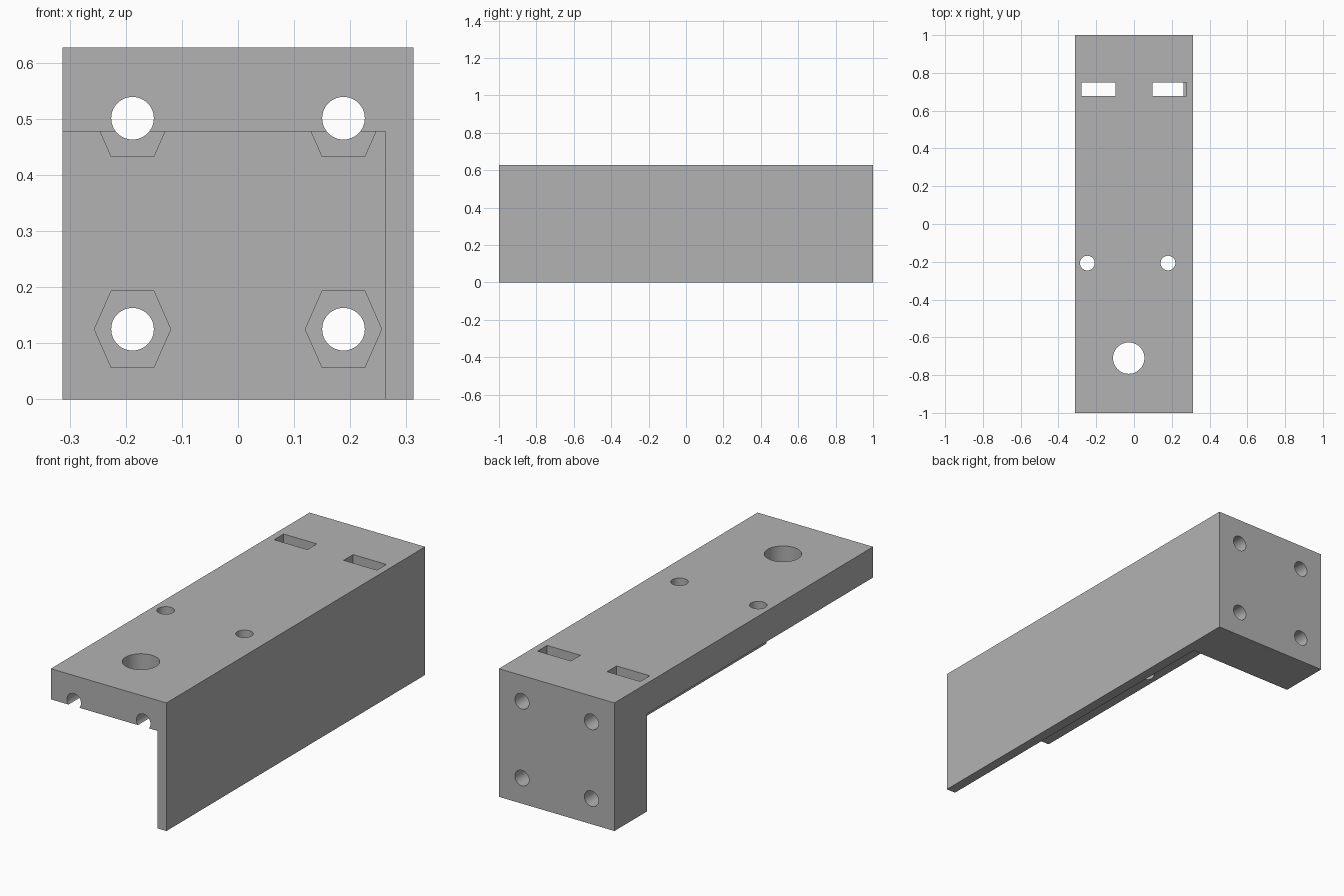
import bpy, bmesh, math
from mathutils import Matrix

cube = bpy.data.objects.get("Cube")
if cube:
    bpy.data.objects.remove(cube, do_unlink=True)

grey = bpy.data.materials.new("plain grey")
grey.use_nodes = True
colour = (0.45, 0.45, 0.45, 1)
grey.diffuse_color = colour
grey.node_tree.nodes["Principled BSDF"].inputs["Base Color"].default_value = colour


def add_object(name, bm):
    bmesh.ops.recalc_face_normals(bm, faces=bm.faces)
    mesh = bpy.data.meshes.new(name)
    bm.to_mesh(mesh)
    bm.free()
    mesh.materials.append(grey)
    obj = bpy.data.objects.new(name, mesh)
    bpy.context.collection.objects.link(obj)
    return obj


def box(name, low, high):
    bm = bmesh.new()
    bmesh.ops.create_cube(bm, size=1)
    for v in bm.verts:
        v.co = [(a + b) / 2 + c * (b - a) for a, b, c in zip(low, high, v.co)]
    return add_object(name, bm)


def rod(name, centre, radius, length, axis):
    bm = bmesh.new()
    bmesh.ops.create_cone(bm, cap_ends=True, segments=48, radius1=radius,
                          radius2=radius, depth=length)
    if axis == "Y":
        bm.transform(Matrix.Rotation(math.pi / 2, 4, "X"))
    bm.transform(Matrix.Translation(centre))
    return add_object(name, bm)


def hex_prism(name, x, z, y0, y1):
    # Nut shape with points left and right
    outline = [(-w, 0), (-n, -w), (n, -w), (w, 0), (n, w), (-n, w)]
    bm = bmesh.new()
    face = bm.faces.new([bm.verts.new((x + a, y0, z + b)) for a, b in outline])
    side = bmesh.ops.extrude_face_region(bm, geom=[face])["geom"]
    bmesh.ops.translate(bm, vec=(0, y1 - y0, 0),
                        verts=[v for v in side if isinstance(v, bmesh.types.BMVert)])
    return add_object(name, bm)


half, top, plate_bottom, block_front = 0.313, 0.627, 0.477, 0.75
w, n = 0.068, 0.038

bracket = box("bracket", (-half, -1, 0), (half, 1, top))

# Open space under the top plate, leaving a side wall and an end block
cutters = [box("cavity", (-1, -2, -1), (0.263, block_front, plate_bottom))]

for x in (-0.188, 0.188):
    # Long bolt holes, nut pockets in the end block, nut slots in the plate
    for z in (0.125, 0.501):
        cutters.append(rod("bolt_hole", (x, 0, z), 0.038, 3, "Y"))
        cutters.append(hex_prism("nut_pocket", x, z, block_front - 0.01,
                                 block_front + 0.075))
    cutters.append(box("nut_slot", (x - 0.09, 0.677, 0.41),
                       (x + 0.09, block_front, 1)))

# Vertical holes in the top plate
for x, y, r in ((-0.247, -0.207, 0.039), (0.18, -0.207, 0.039), (-0.028, -0.71, 0.083)):
    cutters.append(rod("plate_hole", (x, y, top), r, 0.5, "Z"))

bpy.ops.object.select_all(action="DESELECT")
bpy.context.view_layer.objects.active = bracket
bracket.select_set(True)
for cutter in cutters:
    cutter.hide_render = True
    mod = bracket.modifiers.new("cut", "BOOLEAN")
    mod.operation = "DIFFERENCE"
    mod.solver = "EXACT"
    mod.object = cutter
    bpy.ops.object.modifier_apply(modifier=mod.name)
    bpy.data.objects.remove(cutter, do_unlink=True)

bpy.ops.object.shade_smooth_by_angle(angle=math.radians(30))
